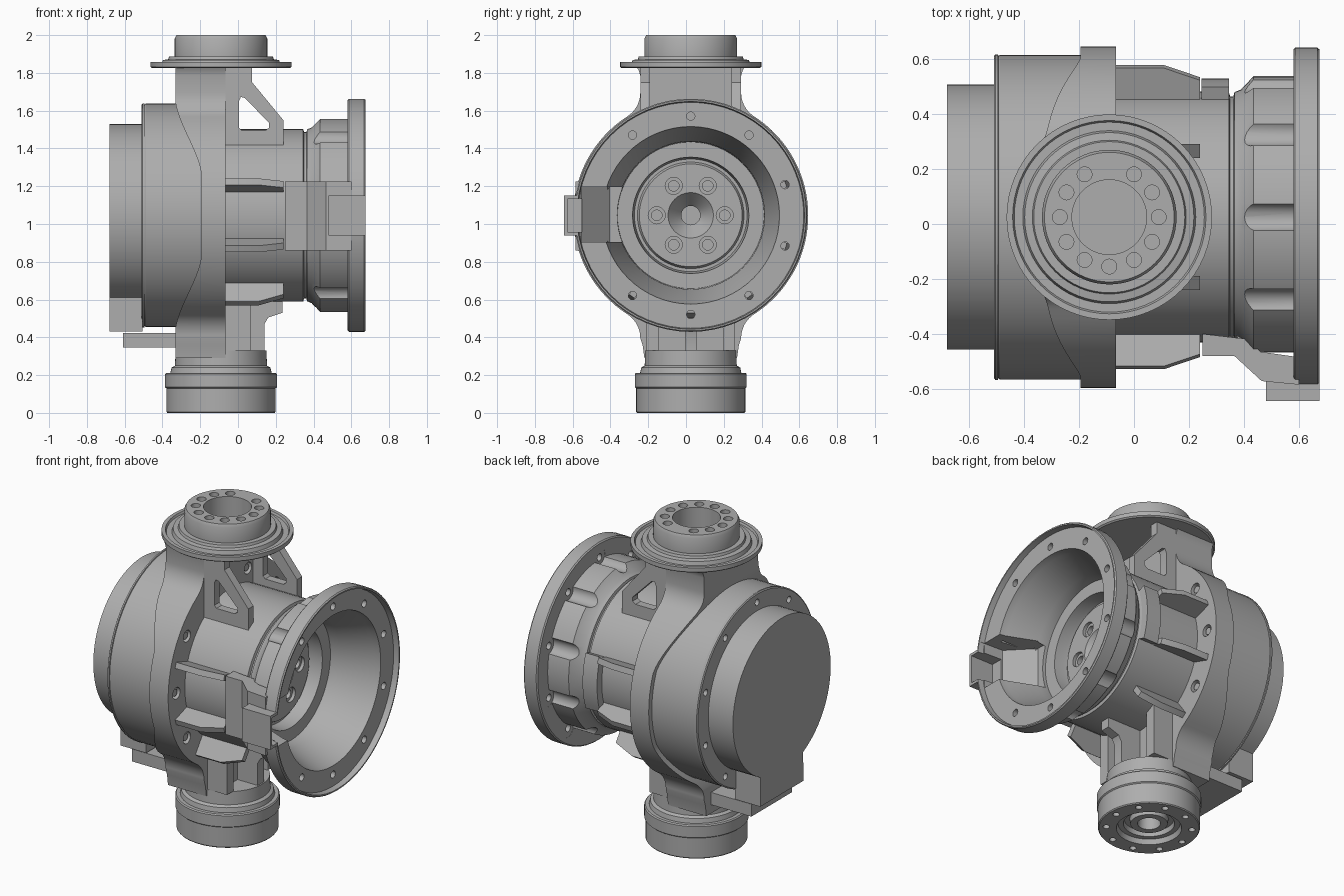
import bpy, bmesh
from math import cos, sin, radians, sqrt, pi, atan2
from mathutils import Matrix, Vector

old = bpy.data.objects.get("Cube")
if old:
    bpy.data.objects.remove(old)

CY, CZ = 0.025, 1.046     # drive axis (along x)
VX = -0.09                # vertical axis
SEG = 64

grey = bpy.data.materials.new("machined_grey")
grey.use_nodes = True
GREY = (0.42, 0.42, 0.42, 1)
grey.diffuse_color = GREY
grey.node_tree.nodes["Principled BSDF"].inputs["Base Color"].default_value = GREY


def finish(name, bm):
    bmesh.ops.remove_doubles(bm, verts=bm.verts, dist=1e-5)
    bmesh.ops.recalc_face_normals(bm, faces=bm.faces)
    mesh = bpy.data.meshes.new(name)
    bm.to_mesh(mesh)
    bm.free()
    mesh.materials.append(grey)
    obj = bpy.data.objects.new(name, mesh)
    bpy.context.collection.objects.link(obj)
    return obj


def lathe(name, profile, axis):
    """Revolve (position, radius) points around the drive or vertical axis."""
    bm = bmesh.new()
    if axis == "X":
        pts = [Vector((t, CY + r, CZ)) for t, r in profile]
        centre, direction = (0, CY, CZ), (1, 0, 0)
    else:
        pts = [Vector((VX + r, CY, t)) for t, r in profile]
        centre, direction = (VX, CY, 0), (0, 0, 1)
    verts = [bm.verts.new(p) for p in pts]
    edges = [bm.edges.new(pair) for pair in zip(verts, verts[1:] + verts[:1])]
    bmesh.ops.spin(bm, geom=verts + edges, cent=centre, axis=direction,
                   angle=2 * pi, steps=SEG, use_merge=True)
    return finish(name, bm)


def prism(name, outline, lo, hi, axis, turn=0, mirror=False):
    """Extrude an outline: axis X takes (y, z), Y takes (x, z), Z takes (x, y)."""
    place = {"X": lambda a, b, c: (c, a, b), "Y": lambda a, b, c: (a, c, b),
             "Z": lambda a, b, c: (a, b, c)}[axis]
    bm = bmesh.new()
    for side in ((1, -1) if mirror else (1,)):
        ends = []
        for c in (lo, hi):
            ends.append([bm.verts.new(place(a, b, CY + side * c if axis == "Y" else c))
                         for a, b in outline])
            bm.faces.new(ends[-1])
        n = len(outline)
        for i in range(n):
            j = (i + 1) % n
            bm.faces.new((ends[0][i], ends[0][j], ends[1][j], ends[1][i]))
    if turn:
        bmesh.ops.rotate(bm, verts=bm.verts, cent=(0, CY, CZ),
                         matrix=Matrix.Rotation(radians(turn), 3, "X"))
    return finish(name, bm)


def rect(a0, a1, b0, b1):
    return [(a0, b0), (a1, b0), (a1, b1), (a0, b1)]


def rods(name, axis, ring, angles, lo, hi, radius):
    """A circle of small cylinders parallel to the axis."""
    bm = bmesh.new()
    for a in map(radians, angles):
        if axis == "X":
            m = Matrix.Translation(((lo + hi) / 2, CY + ring * cos(a), CZ + ring * sin(a)))
            m = m @ Matrix.Rotation(pi / 2, 4, "Y")
        else:
            m = Matrix.Translation((VX + ring * cos(a), CY + ring * sin(a), (lo + hi) / 2))
        bmesh.ops.create_cone(bm, cap_ends=True, segments=20, radius1=radius,
                              radius2=radius, depth=hi - lo, matrix=m)
    return finish(name, bm)


def cut(obj, *cutters):
    for c in cutters:
        c.hide_render = True
        mod = obj.modifiers.new("cut", "BOOLEAN")
        mod.operation, mod.solver, mod.object = "DIFFERENCE", "EXACT", c
        bpy.context.view_layer.objects.active = obj
        bpy.ops.object.modifier_apply(modifier=mod.name)
        bpy.data.objects.remove(c)


# Motor cover with its square foot
arc = [radians(-64 + i * 308 / 56) for i in range(57)]
cover = [(CY + 0.483 * cos(a), CZ + 0.483 * sin(a)) for a in arc]
cover += [(CY - 0.212, 0.43), (CY + 0.212, 0.43)]
prism("motor_cover", cover, -0.68, -0.505, "X")
prism("cable_block", rect(CY - 0.2, CY + 0.2, 0.345, 0.422), -0.61, -0.32, "X")

# Motor drum
drum = lathe("motor_drum", [(-0.51, 0), (-0.51, 0.586), (-0.505, 0.593), (-0.496, 0.593),
                            (-0.494, 0.587), (-0.488, 0.591), (-0.1, 0.591), (-0.1, 0)], "X")
cut(drum, rods("hole", "X", 0.535, range(18, 378, 36), -0.55, -0.48, 0.02))

# Yoke housing: a stack of rectangles, round in the middle, filleted into two necks
R, NECK, FIL = 0.622, 0.267, 0.15
fil_w = NECK + FIL
fil_h = sqrt((R + FIL) ** 2 - fil_w ** 2)
meet = atan2(fil_h, fil_w)
rows = {1.83: 0.285, 1.81: 0.274, 1.785: NECK, 0.36: 0.255, 0.29: 0.245}
for i in range(33):
    a = meet * (i / 16 - 1)
    rows[CZ + R * sin(a)] = R * cos(a)
for i in range(10):
    t = meet * i / 10
    for s in (1, -1):
        rows[CZ + s * (fil_h - FIL * sin(t))] = fil_w - FIL * cos(t)


def back_edge(z):
    d = min(max((abs(z - CZ) - 0.23) / 0.36, 0), 1)
    d = 0.5 * d + 0.5 * d * d * (3 - 2 * d)
    return -0.195 - 0.135 * d


bm = bmesh.new()
last = None
for z in sorted(rows):
    w, x = rows[z], back_edge(z)
    ring = [bm.verts.new(p) for p in ((x, CY - w, z), (-0.065, CY - w, z),
                                      (-0.065, CY + w, z), (x, CY + w, z))]
    if last:
        for i in range(4):
            j = (i + 1) % 4
            bm.faces.new((last[i], last[j], ring[j], ring[i]))
    else:
        bm.faces.new(ring)
    last = ring
bm.faces.new(last)
housing = finish("yoke_housing", bm)
cut(housing, rods("hole", "X", 0.54, range(0, 360, 36), -0.1, 0, 0.036))
rods("housing_screws", "X", 0.54, range(0, 360, 36), -0.11, -0.075, 0.022)

# Output tube, flared drum, mounting flange with raised rim, and bowl in one turned part
tube = lathe("output_tube_and_flange", [
    (-0.1, 0), (-0.1, 0.457), (0.345, 0.457), (0.35, 0.44), (0.362, 0.44), (0.366, 0.455),
    (0.39, 0.465), (0.435, 0.513), (0.58, 0.513), (0.58, 0.61), (0.587, 0.617), (0.668, 0.617),
    (0.675, 0.611), (0.675, 0.603), (0.64, 0.598), (0.64, 0.47), (0.60, 0.462), (0.42, 0.392),
    (0.35, 0.388), (0.35, 0.308), (0.29, 0.303), (0.265, 0.298), (0.265, 0.282), (0.285, 0.272),
    (0.285, 0.12), (0.20, 0.05), (0.11, 0.05), (0.11, 0)], "X")
bolts = list(range(-126, 127, 36))
cut(tube,
    rods("scallop", "X", 0.53, bolts, 0.40, 0.581, 0.052),
    rods("hole", "X", 0.525, bolts, 0.55, 0.7, 0.022),
    rods("counterbore", "X", 0.18, range(0, 360, 60), 0.265, 0.33, 0.045),
    rods("hole", "X", 0.18, range(0, 360, 60), 0.20, 0.33, 0.028))

# Cable channel over the notch in the flange
channel = prism("cable_channel", [(0.25, -0.40), (0.25, -0.48), (0.365, -0.48), (0.465, -0.572),
                                  (0.60, -0.585), (0.60, -0.485), (0.46, -0.465),
                                  (0.42, -0.42)], 0.86, 1.225, "Z")
mouth = prism("channel_mouth", rect(0.48, 0.675, -0.645, -0.57), 0.94, 1.15, "Z")
for part in (tube, channel, mouth):
    cut(part, prism("notch", [(0.72, -0.56), (0.51, -0.55), (0.37, -0.405), (0.37, -0.34),
                              (0.72, -0.34)], 0.905, 1.195, "Z"),
        prism("notch", rect(0.52, 0.72, -0.628, -0.50), 0.957, 1.133, "Z"))

# Curved pad on the rear of the tube
sweep = [radians(-20 + 4 * i) for i in range(11)]
pad = [(CY + 0.504 * cos(a), CZ + 0.504 * sin(a)) for a in sweep]
pad += [(CY + 0.43 * cos(a), CZ + 0.43 * sin(a)) for a in reversed(sweep)]
prism("rear_pad", pad, 0.245, 0.345, "X")

# Radial stiffening fins with sloping ends
fin = [(-0.08, 0.40), (0.24, 0.40), (0.24, 0.53), (0.11, 0.576), (-0.08, 0.576)]
for n, angle in enumerate((18, -18, -54, 198, 162, 234)):
    prism(f"fin_{n + 1}", [(x, CY + r) for x, r in fin], CZ - 0.018, CZ + 0.018, "Z", angle)

# Upper gusset plates with triangular windows
gussets = prism("upper_gussets", [(-0.08, 1.83), (0.075, 1.83), (0.075, 1.75), (0.24, 1.55),
                                  (0.24, 1.40), (-0.08, 1.40)], 0.215, 0.266, "Y", mirror=True)
cut(gussets, prism("window", [(0.005, 1.65), (0.015, 1.672), (0.035, 1.668), (0.165, 1.535),
                              (0.165, 1.51), (0.145, 1.495), (0.02, 1.495), (0.005, 1.51)],
                   -0.4, 0.4, "Y"))

# Lower gussets and middle rib
prism("lower_gussets", [(-0.08, 0.33), (0.07, 0.33), (0.07, 0.66), (-0.08, 0.66)],
      0.17, 0.235, "Y", mirror=True)
prism("lower_rib", [(-0.08, 0.33), (0.14, 0.33), (0.14, 0.47), (0.16, 0.505), (0.235, 0.53),
                    (0.235, 0.64), (-0.08, 0.64)], -0.03, 0.03, "Y")
prism("lower_web", rect(CY - 0.2, CY + 0.2, 0.33, 0.62), -0.08, 0.0, "X")

# Top turning collar
top = lathe("top_collar", [
    (1.825, 0), (1.825, 0.365), (1.832, 0.374), (1.858, 0.374), (1.858, 0.352), (1.845, 0.346),
    (1.845, 0.315), (1.868, 0.308), (1.872, 0.28), (1.887, 0.275), (1.887, 0.245),
    (1.982, 0.245), (2.0, 0.236), (2.0, 0.136), (1.85, 0.136), (1.85, 0)], "Z")
cut(top, rods("hole", "Z", 0.18, range(120, 421, 30), 1.92, 2.1, 0.027))

# Bottom turning collar with recessed underside
base = lathe("bottom_collar", [
    (0.0, 0.284), (0.006, 0.289), (0.13, 0.289), (0.136, 0.296), (0.205, 0.296), (0.212, 0.29),
    (0.212, 0.268), (0.24, 0.262), (0.25, 0.244), (0.33, 0.24), (0.33, 0), (0.15, 0),
    (0.15, 0.06), (0.03, 0.065), (0.03, 0.105), (0.06, 0.11), (0.06, 0.14), (0.03, 0.145),
    (0.03, 0.175), (0.0, 0.185)], "Z")
cut(base, rods("hole", "Z", 0.243, range(0, 360, 36), -0.05, 0.05, 0.019))

# Smooth the round surfaces and keep hard edges
bpy.ops.object.select_all(action="DESELECT")
for obj in bpy.context.collection.objects:
    if obj.type == "MESH" and grey.name in obj.data.materials:
        obj.select_set(True)
        bpy.context.view_layer.objects.active = obj
bpy.ops.object.shade_smooth_by_angle(angle=radians(30))
